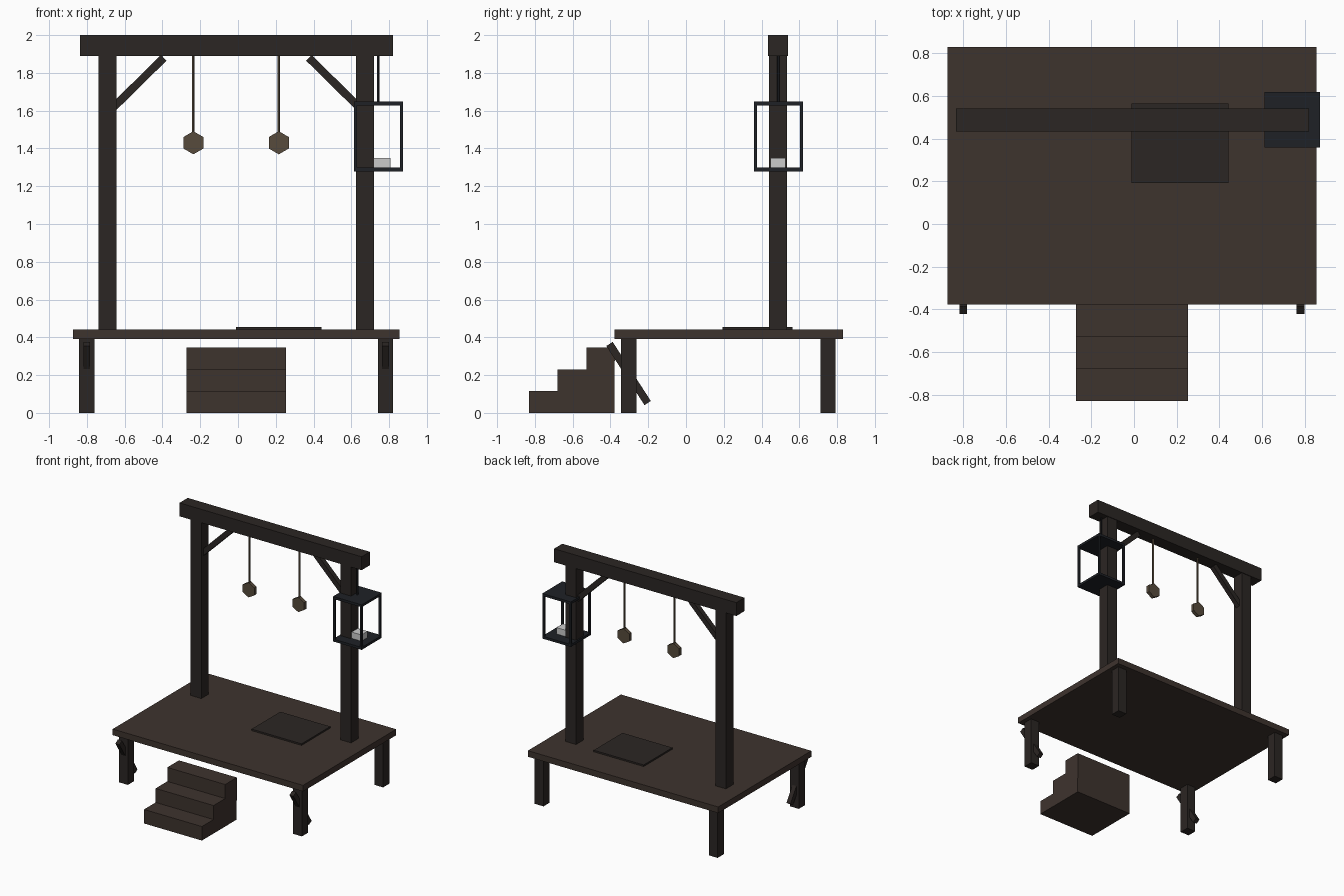
import bpy, bmesh, math
from mathutils import Vector, Matrix

if "Cube" in bpy.data.objects:
    bpy.data.objects.remove(bpy.data.objects["Cube"])


def material(name, rgb):
    m = bpy.data.materials.new(name)
    m.diffuse_color = (*rgb, 1)
    m.use_nodes = True
    m.node_tree.nodes["Principled BSDF"].inputs["Base Color"].default_value = m.diffuse_color
    return m


PLANK = material("plank_wood", (0.048, 0.033, 0.027))
DARK = material("dark_wood", (0.024, 0.019, 0.017))
ROPE = material("rope_fibre", (0.095, 0.070, 0.045))
IRON = material("iron", (0.013, 0.015, 0.019))


def finish(name, bm, mat):
    bmesh.ops.recalc_face_normals(bm, faces=bm.faces)
    me = bpy.data.meshes.new(name)
    bm.to_mesh(me)
    bm.free()
    ob = bpy.data.objects.new(name, me)
    bpy.context.collection.objects.link(ob)
    if mat:
        me.materials.append(mat)
    return ob


def box(name, x, y, z, mat):
    """Box from (min, max) ranges."""
    bm = bmesh.new()
    bmesh.ops.create_cube(bm, size=1)
    for v in bm.verts:
        v.co = [r[0] if c < 0 else r[1] for c, r in zip(v.co, (x, y, z))]
    return finish(name, bm, mat)


def strut(name, a, b, w, t, mat):
    """Square-ended bar between two points."""
    a, b = Vector(a), Vector(b)
    d = b - a
    side = Vector((0, 1, 0)) if abs(d.x) > 1e-4 else Vector((1, 0, 0))
    up = d.normalized().cross(side)
    bm = bmesh.new()
    bmesh.ops.create_cube(bm, size=1)
    for v in bm.verts:
        c = v.co.copy()
        v.co = (a + b) / 2 + d * c.x + side * (w * c.y) + up * (t * c.z)
    return finish(name, bm, mat)


def cylinder(name, loc, r, depth, sides, mat, rot=Matrix()):
    bm = bmesh.new()
    bmesh.ops.create_cone(bm, cap_ends=True, segments=sides, radius1=r, radius2=r,
                          depth=depth, matrix=Matrix.Translation(loc) @ rot)
    return finish(name, bm, mat)


# Platform and trapdoor
box("platform_deck", (-0.874, 0.856), (-0.378, 0.83), (0.392, 0.442), PLANK)
box("trapdoor", (-0.011, 0.443), (0.192, 0.565), (0.442, 0.455), DARK)

# Legs, with a slanted brace on each front leg
for side, x in (("left", -0.801), ("right", 0.781)):
    for end, y in (("front", -0.303), ("back", 0.751)):
        box(f"{end}_{side}_leg", (x - 0.04, x + 0.04), (y - 0.04, y + 0.04), (0, 0.392), DARK)
    strut(f"{side}_leg_brace", (x, -0.405, 0.365), (x, -0.203, 0.052), 0.036, 0.04, DARK)

# Stairs: one stepped profile extruded across x
profile = [(-0.83, 0)]
for i in range(3):
    y, z = -0.83 + 0.151 * i, 0.115 * (i + 1)
    profile += [(y, z), (y + 0.151, z)]
profile.append((-0.378, 0))
bm = bmesh.new()
face = bm.faces.new([bm.verts.new((-0.273, y, z)) for y, z in profile])
ext = bmesh.ops.extrude_face_region(bm, geom=[face])
bmesh.ops.translate(bm, vec=(0.526, 0, 0),
                    verts=[g for g in ext["geom"] if isinstance(g, bmesh.types.BMVert)])
finish("stairs", bm, PLANK)

# Upright frame with corner braces
box("top_beam", (-0.836, 0.82), (0.434, 0.541), (1.89, 2.0), DARK)
for side, x, s in (("left", -0.69, 1), ("right", 0.672, -1)):
    box(f"{side}_post", (x - 0.048, x + 0.048), (0.44, 0.536), (0.442, 1.89), DARK)
    strut(f"{side}_beam_brace", (x + s * 0.025, 0.488, 1.612), (x + s * 0.297, 0.488, 1.88),
          0.04, 0.042, DARK)

# Hanging ropes with hexagonal loops
for side, x in (("left", -0.236), ("right", 0.216)):
    cylinder(f"{side}_rope", (x, 0.488, 1.67), 0.008, 0.44, 6, ROPE)
    cylinder(f"{side}_rope_loop", (x, 0.488, 1.43), 0.061, 0.03, 6, ROPE,
             Matrix.Rotation(math.pi / 2, 4, 'X'))

# Hanging cage: plates, corner bars, chain and the block inside
cx, cy, h, b = 0.743, 0.489, 0.13, 0.016
for end, z in (("top", 1.628), ("bottom", 1.278)):
    box(f"cage_{end}_plate", (cx - h, cx + h), (cy - h, cy + h), (z, z + 0.02), IRON)
for i, sx in enumerate((-1, 1)):
    for j, sy in enumerate((-1, 1)):
        x, y = cx + sx * (h - b / 2), cy + sy * (h - b / 2)
        box(f"cage_bar_{2 * i + j + 1}", (x - b / 2, x + b / 2), (y - b / 2, y + b / 2),
            (1.298, 1.628), IRON)
cylinder("cage_chain", (cx, cy, 1.769), 0.007, 0.242, 6, IRON)
box("cage_block", (0.685, 0.808), (0.447, 0.527), (1.298, 1.35), None)
